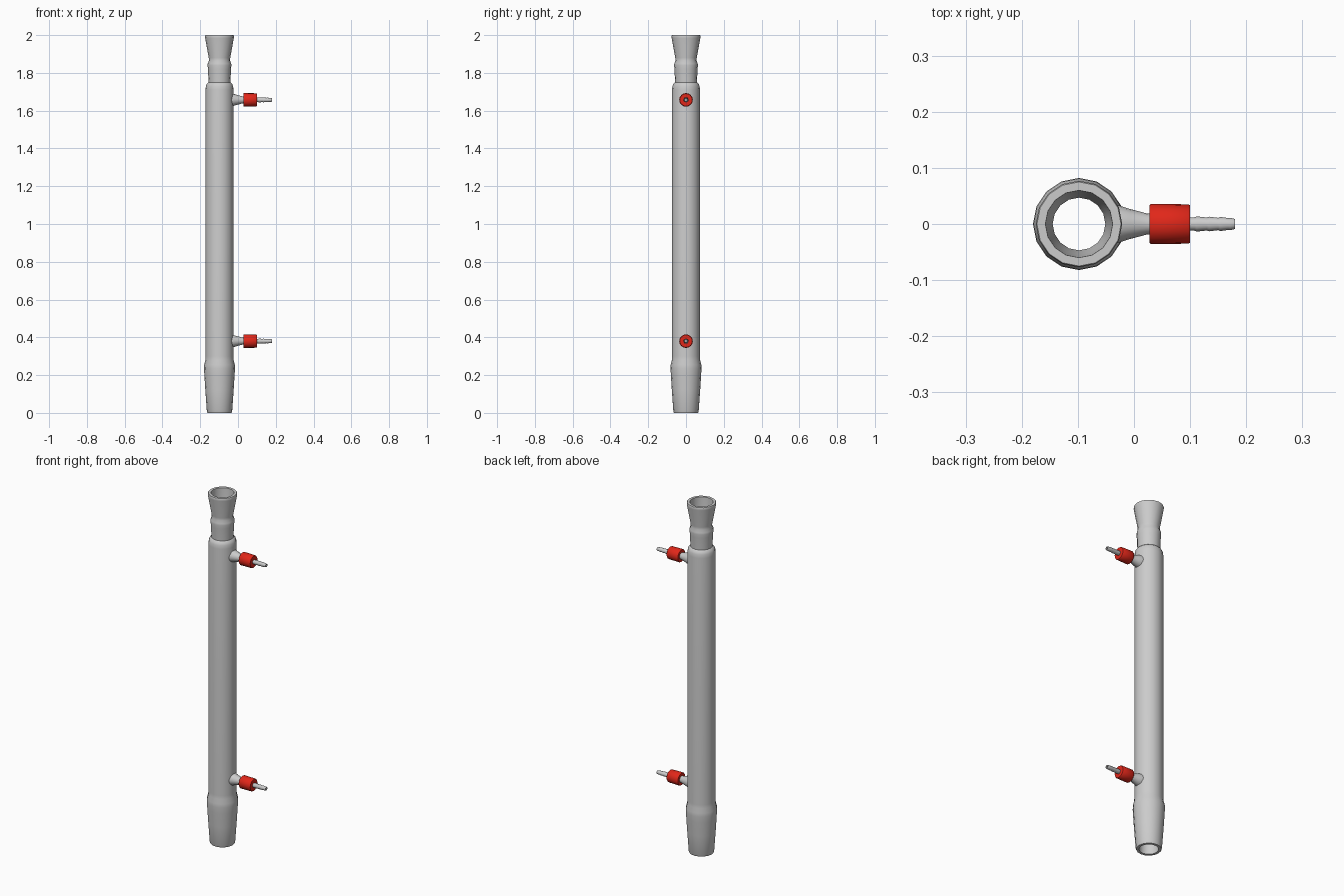
import bpy, bmesh, math
from mathutils import Matrix

if "Cube" in bpy.data.objects:
    bpy.data.objects.remove(bpy.data.objects["Cube"])

AXIS_X = -0.098
SIDES = 16

red = bpy.data.materials.new("red_plastic")
red.diffuse_color = (0.75, 0.02, 0.01, 1)
red.use_nodes = True
red.node_tree.nodes["Principled BSDF"].inputs["Base Color"].default_value = red.diffuse_color


def lathe(name, profile, matrix, closed=False, sides=SIDES, mat=None):
    """Spin (radius, height) points around local z; radius 0 makes a pole."""
    bm = bmesh.new()
    rings = []
    for r, h in profile:
        if r == 0:
            rings.append([bm.verts.new((0, 0, h))] * sides)
        else:
            rings.append([bm.verts.new((r * math.cos(a), r * math.sin(a), h))
                          for a in (2 * math.pi * i / sides for i in range(sides))])
    pairs = list(zip(rings, rings[1:]))
    if closed:
        pairs.append((rings[-1], rings[0]))
    for lo, hi in pairs:
        for i in range(sides):
            j = (i + 1) % sides
            quad = list(dict.fromkeys((lo[i], lo[j], hi[j], hi[i])))
            bm.faces.new(quad)
    bmesh.ops.recalc_face_normals(bm, faces=bm.faces)
    mesh = bpy.data.meshes.new(name)
    bm.to_mesh(mesh)
    bm.free()
    obj = bpy.data.objects.new(name, mesh)
    obj.matrix_world = matrix
    bpy.context.collection.objects.link(obj)
    if mat:
        mesh.materials.append(mat)
    bpy.ops.object.select_all(action='DESELECT')
    obj.select_set(True)
    bpy.context.view_layer.objects.active = obj
    bpy.ops.object.shade_smooth_by_angle(angle=math.radians(40))
    return obj


# Glass body: outer wall going up, then the bore going back down
outer = [(0.064, 0.0), (0.067, 0.008), (0.075, 0.12), (0.080, 0.20), (0.082, 0.235),
         (0.081, 0.255), (0.075, 0.28), (0.074, 0.30), (0.074, 1.71), (0.072, 1.73),
         (0.067, 1.742), (0.058, 1.75), (0.061, 1.82), (0.063, 1.84), (0.062, 1.85),
         (0.056, 1.865), (0.057, 1.88), (0.076, 1.985), (0.077, 1.995), (0.075, 2.0)]
bore = [(0.060, 2.0), (0.054, 1.88), (0.047, 1.84), (0.047, 0.25), (0.050, 0.0)]
lathe("condenser_body", outer + bore, Matrix.Translation((AXIS_X, 0, 0)), closed=True)

# Hose connector profiles, measured along +x
stub = [(0.036, -0.045), (0.034, -0.030), (0.027, -0.008), (0.019, 0.022), (0.018, 0.035)]
cap = [(0, 0.028), (0.034, 0.028), (0.036, 0.031), (0.035, 0.097), (0.033, 0.100), (0, 0.100)]
hose = [(0.012, 0.095), (0.012, 0.108), (0.0135, 0.112), (0.0115, 0.130), (0.013, 0.134),
        (0.011, 0.150), (0.0125, 0.154), (0.0105, 0.168), (0.011, 0.172), (0.009, 0.18),
        (0.005, 0.18), (0.005, 0.11), (0, 0.11)]

for label, z in (("lower", 0.38), ("upper", 1.657)):
    m = Matrix.Translation((0, 0, z)) @ Matrix.Rotation(math.pi / 2, 4, 'Y')
    lathe(label + "_glass_stub", stub, m)
    lathe(label + "_screw_cap", cap, m, mat=red)
    lathe(label + "_hose_barb", hose, m, sides=12)
